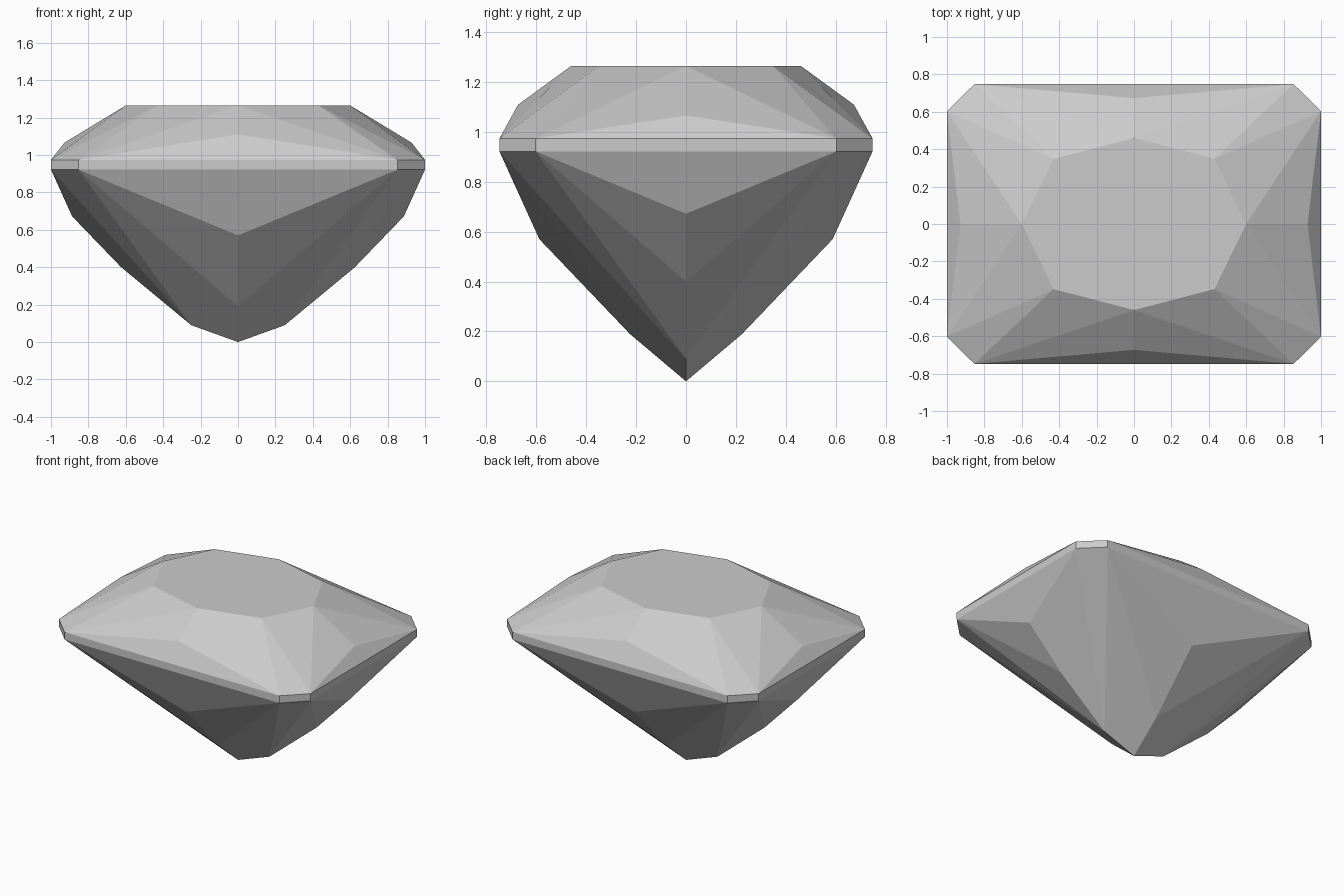
import bpy
import bmesh

cube = bpy.data.objects.get("Cube")
if cube:
    bpy.data.objects.remove(cube, do_unlink=True)

# Material
stone = bpy.data.materials.new("pale grey stone")
stone.use_nodes = True
GREY = (0.6, 0.6, 0.6, 1)
stone.diffuse_color = GREY
stone.node_tree.nodes["Principled BSDF"].inputs["Base Color"].default_value = GREY


def gem_part(name, facets, caps=()):
    """Mirror one quadrant of facets into all four, then add whole caps."""
    bm = bmesh.new()
    for sx in (1, -1):
        for sy in (1, -1):
            for facet in facets:
                bm.faces.new([bm.verts.new((x * sx, y * sy, z)) for x, y, z in facet])
    for cap in caps:
        bm.faces.new([bm.verts.new(p) for p in cap])
    bmesh.ops.remove_doubles(bm, verts=bm.verts[:], dist=0.001)
    # Point every facet away from the middle of the stone
    for f in bm.faces:
        f.normal_update()
        c = f.calc_center_median()
        c.z -= GIRDLE_MID
        if f.normal.dot(c) < 0:
            f.normal_flip()
    mesh = bpy.data.meshes.new(name)
    bm.to_mesh(mesh)
    bm.free()
    mesh.materials.append(stone)
    obj = bpy.data.objects.new(name, mesh)
    bpy.context.collection.objects.link(obj)
    return obj


def mirror(p, sx, sy):
    return (p[0] * sx, p[1] * sy, p[2])


def flip_x(p):
    return mirror(p, -1, 1)


def flip_y(p):
    return mirror(p, 1, -1)


# Girdle heights and the two ends of one clipped corner
LOW, HIGH = 0.922, 0.974
GIRDLE_MID = (LOW + HIGH) / 2
LONG_END, SHORT_END = (0.853, 0.748), (1.0, 0.603)
long_low, long_high = (*LONG_END, LOW), (*LONG_END, HIGH)
short_low, short_high = (*SHORT_END, LOW), (*SHORT_END, HIGH)

# Girdle band: clipped corners plus the four long walls
walls = [[long_low, short_low, short_high, long_high]]
sides = []
for s in (1, -1):
    sides.append([mirror(p, 1, s) for p in
                  (long_low, long_high, flip_x(long_high), flip_x(long_low))])
    sides.append([mirror(p, s, 1) for p in
                  (short_low, short_high, flip_y(short_high), flip_y(short_low))])
gem_part("girdle", walls, sides)

# Crown: flat table, ridge points over each side, fans at the corners
TABLE = 1.265
table_y, table_x = (0, 0.46, TABLE), (0.6, 0, TABLE)
table_corner = (0.43, 0.348, TABLE)
ridge_y, ridge_x = (0, 0.673, 1.11), (0.928, 0, 1.066)
crown = [
    [ridge_y, table_y, long_high],
    [table_y, table_corner, long_high],
    [table_corner, short_high, long_high],
    [table_corner, table_x, short_high],
    [table_x, ridge_x, short_high],
]
table = [table_x, table_corner, table_y, flip_x(table_corner), flip_x(table_x),
         mirror(table_corner, -1, -1), flip_y(table_y), flip_y(table_corner)]
crown_caps = [table]
for s in (1, -1):
    crown_caps.append([mirror(p, 1, s) for p in (long_high, ridge_y, flip_x(long_high))])
    crown_caps.append([mirror(p, s, 1) for p in (short_high, ridge_x, flip_y(short_high))])
gem_part("crown", crown, crown_caps)

# Pavilion: facets stepping down to the pointed culet
culet = (0, 0, 0)
upper_y, lower_y = (0, 0.588, 0.57), (0, 0.225, 0.19)
upper_x, middle_x, lower_x = (0.887, 0, 0.672), (0.625, 0, 0.4), (0.25, 0, 0.09)
pavilion = [
    [long_low, upper_y, lower_y],
    [long_low, lower_y, culet, lower_x],
    [long_low, lower_x, short_low],
    [short_low, lower_x, middle_x],
    [short_low, middle_x, upper_x],
]
pavilion_caps = []
for s in (1, -1):
    pavilion_caps.append([mirror(p, 1, s) for p in (long_low, upper_y, flip_x(long_low))])
    pavilion_caps.append([mirror(p, s, 1) for p in (short_low, upper_x, flip_y(short_low))])
gem_part("pavilion", pavilion, pavilion_caps)
